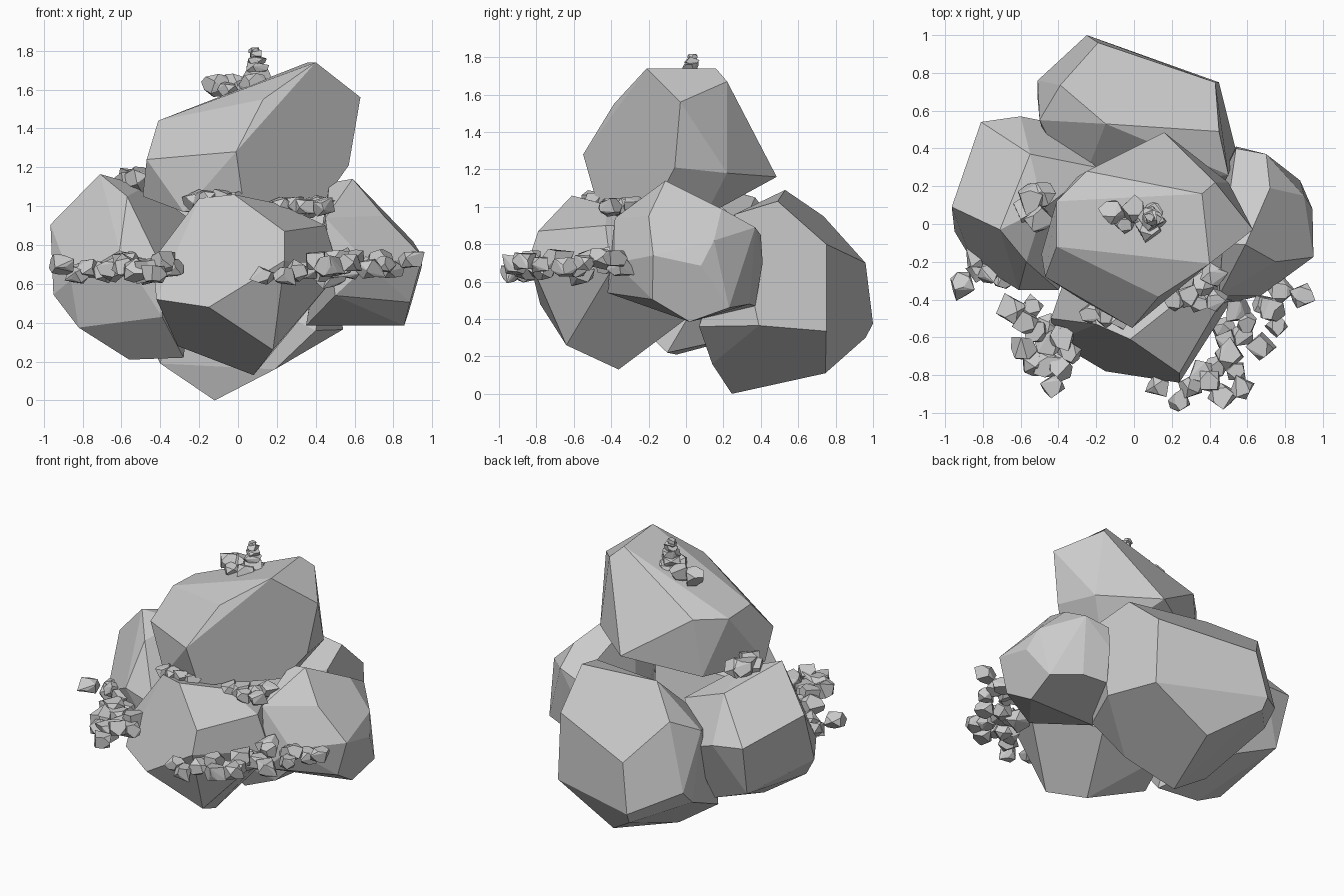
import bpy
import bmesh
import math
import random
from mathutils import Vector

random.seed(5)

default_cube = bpy.data.objects.get("Cube")
if default_cube:
    bpy.data.objects.remove(default_cube, do_unlink=True)

# Single stone colour
stone = bpy.data.materials.new("grey_stone")
stone.use_nodes = True
stone_colour = (0.6, 0.6, 0.6, 1)
stone.diffuse_color = stone_colour
stone.node_tree.nodes["Principled BSDF"].inputs["Base Color"].default_value = stone_colour


def add_hull(bm, points):
    """Wrap a convex faceted stone around the given corner points."""
    verts = [bm.verts.new(p) for p in points]
    result = bmesh.ops.convex_hull(bm, input=verts)
    loose = set(result["geom_interior"]) | set(result["geom_unused"])
    loose_verts = [v for v in loose if isinstance(v, bmesh.types.BMVert)]
    bmesh.ops.delete(bm, geom=loose_verts, context="VERTS")


def finish(name, bm, flatten_angle):
    """Merge nearly coplanar facets and turn the mesh into an object."""
    bmesh.ops.dissolve_limit(bm, angle_limit=math.radians(flatten_angle),
                             verts=bm.verts[:], edges=bm.edges[:])
    bmesh.ops.recalc_face_normals(bm, faces=bm.faces[:])
    mesh = bpy.data.meshes.new(name)
    bm.to_mesh(mesh)
    bm.free()
    mesh.materials.append(stone)
    obj = bpy.data.objects.new(name, mesh)
    bpy.context.scene.collection.objects.link(obj)
    return obj


def boulder(name, corners):
    bm = bmesh.new()
    add_hull(bm, corners)
    return finish(name, bm, flatten_angle=11)


def add_pebble(bm, centre, radius, flatness=0.85):
    """A small blocky stone: a hull around a jittered cube with chipped corners."""
    turn = random.uniform(0, math.tau)
    tilt = random.uniform(-0.6, 0.6)
    chipped = random.sample(range(8), 5)
    corners = [Vector((x, y, z)) for x in (-1, 1) for y in (-1, 1) for z in (-1, 1)]
    points = []
    for index, corner in enumerate(corners):
        if index in chipped:
            cuts = [corner * Vector(scale) for scale in ((.1, 1, 1), (1, .1, 1), (1, 1, .1))]
        else:
            cuts = [corner]
        for p in cuts:
            p = p * radius * random.uniform(0.58, 0.78)
            x, z = (p.x * math.cos(tilt) - p.z * math.sin(tilt),
                    p.x * math.sin(tilt) + p.z * math.cos(tilt))
            points.append(Vector(centre) + Vector((
                x * math.cos(turn) - p.y * math.sin(turn),
                x * math.sin(turn) + p.y * math.cos(turn),
                z * flatness)))
    add_hull(bm, points)


def pebble_cluster(name, spots, low, high, radius):
    """Pebbles at plan positions, with heights drawn between low and high."""
    bm = bmesh.new()
    for x, y in spots:
        size = radius * random.uniform(0.8, 1.15)
        add_pebble(bm, (x, y, random.uniform(low, high)), size)
    return finish(name, bm, flatten_angle=16)


# Large boulders
boulder("top_boulder", [
    (.4, -.21, 1.74), (.36, .16, 1.74), (.43, .22, 1.67), (.63, -.03, 1.56),
    (.13, -.385, 1.55), (-.01, -.55, 1.28), (-.41, -.12, 1.44), (-.41, .12, 1.43),
    (-.25, .28, 1.44), (-.47, -.28, 1.24), (-.49, -.16, 1.05), (-.28, -.4, .97),
    (.16, .485, 1.16), (.57, -.06, 1.21), (.5, .22, 1.18), (.03, -.47, 1),
    (.45, -.15, 1.04), (.35, .1, .95), (-.3, .25, 1.05)])

boulder("front_boulder", [
    (-.02, -.61, 1.06), (-.2, -.53, 1.04), (.24, -.79, .87), (.24, -.84, .72),
    (-.15, -.78, .48), (-.42, -.62, .52), (-.44, -.5, .72), (.08, -.36, .13),
    (.18, -.64, .26), (-.31, -.26, .28), (.52, -.4, .66), (.45, -.43, .9),
    (.22, -.42, 1.01), (.3, -.1, .9), (-.3, -.1, .9), (.25, 0, .4), (-.25, 0, .4)])

boulder("right_boulder", [
    (-.71, -.03, 1.165), (-.48, .08, 1.1), (-.55, .37, 1.05), (-.965, .09, .905),
    (-.95, -.04, .545), (-.81, .54, .8), (-.6, .57, .78), (-.4, .53, .7),
    (-.86, -.19, .62), (-.82, -.14, .375), (-.56, -.05, .21), (-.28, -.1, .22),
    (-.61, -.35, .77), (-.57, -.2, 1.05), (-.4, -.35, .7), (-.39, -.32, .43),
    (-.78, .45, .45), (-.5, .4, .33), (-.2, .3, .9)])

boulder("left_boulder", [
    (.59, -.11, 1.14), (.47, -.1, 1.12), (.72, .19, .99), (.54, .41, .7),
    (.54, .4, .85), (.7, .37, .89), (.88, .23, .46), (.945, .08, .685),
    (.9, .15, .82), (.95, -.175, .74), (.885, -.18, .505), (.855, .02, .385),
    (.35, .02, .385), (.5, -.42, .54), (.67, -.38, .7), (.45, -.38, .94),
    (.75, -.2, .95), (.7, .34, .48), (.53, .37, .47)])

boulder("back_boulder", [
    (-.25, 1, .375), (-.19, .96, .7), (-.24, .96, .3), (.43, .75, .8),
    (.45, .75, .335), (.03, .745, .11), (.54, .39, .365), (-.12, .245, 0),
    (-.39, .735, .95), (-.15, .53, 1.09), (.45, .49, 1.03), (.5, .26, .96),
    (-.51, .76, .5), (-.5, .55, .85), (-.4, .22, .19), (-.51, .66, .4),
    (.19, .14, .16), (.4, .07, .36), (-.3, .15, .7)])

# Rings of pebbles around the front
pebble_cluster("right_pebbles", [
    (-.91, -.32), (-.83, -.18), (-.77, -.26), (-.69, -.29), (-.64, -.46),
    (-.54, -.44), (-.52, -.57), (-.45, -.64), (-.34, -.68), (-.43, -.86),
    (-.53, -.74), (-.39, -.76), (-.58, -.66), (-.46, -.53), (-.82, -.25),
    (-.38, -.6), (-.46, -.74), (-.57, -.52)], .64, .72, .073)

pebble_cluster("left_pebbles", [
    (.13, -.86), (.24, -.94), (.3, -.86), (.4, -.83), (.47, -.91), (.43, -.76),
    (.57, -.87), (.5, -.69), (.57, -.59), (.55, -.46), (.67, -.65), (.68, -.43),
    (.76, -.54), (.78, -.35), (.89, -.38), (.6, -.52), (.48, -.56), (.36, -.78),
    (.54, -.78), (.73, -.46), (.49, -.62)], .64, .73, .073)

# Pebbles resting on ledges
pebble_cluster("front_ledge_pebbles", [
    (-.22, -.47), (-.15, -.49), (-.08, -.5), (-.02, -.48)], 1.03, 1.05, .06)
pebble_cluster("left_ledge_pebbles", [
    (.22, -.4), (.29, -.38), (.36, -.33), (.42, -.27), (.43, -.4),
    (.34, -.42)], .98, 1.02, .062)
pebble_cluster("right_ledge_pebbles", [
    (-.49, .15), (-.57, .08), (-.51, .03), (-.54, .14)], 1.11, 1.15, .075)
pebble_cluster("summit_pebbles", [
    (-.11, .06), (-.05, .0), (-.01, .07), (.04, .03), (.08, -.02),
    (.12, .06)], 1.57, 1.63, .065)

# Balanced stack of shrinking stones on the summit
stack = bmesh.new()
height, radius = 1.665, .075
for level in range(5):
    wobble = random.uniform(-.008, .008)
    add_pebble(stack, (.09 + wobble, .03 - wobble, height), radius, flatness=.6)
    height += radius * .62
    radius *= .8
finish("summit_stack", stack, flatten_angle=12)
